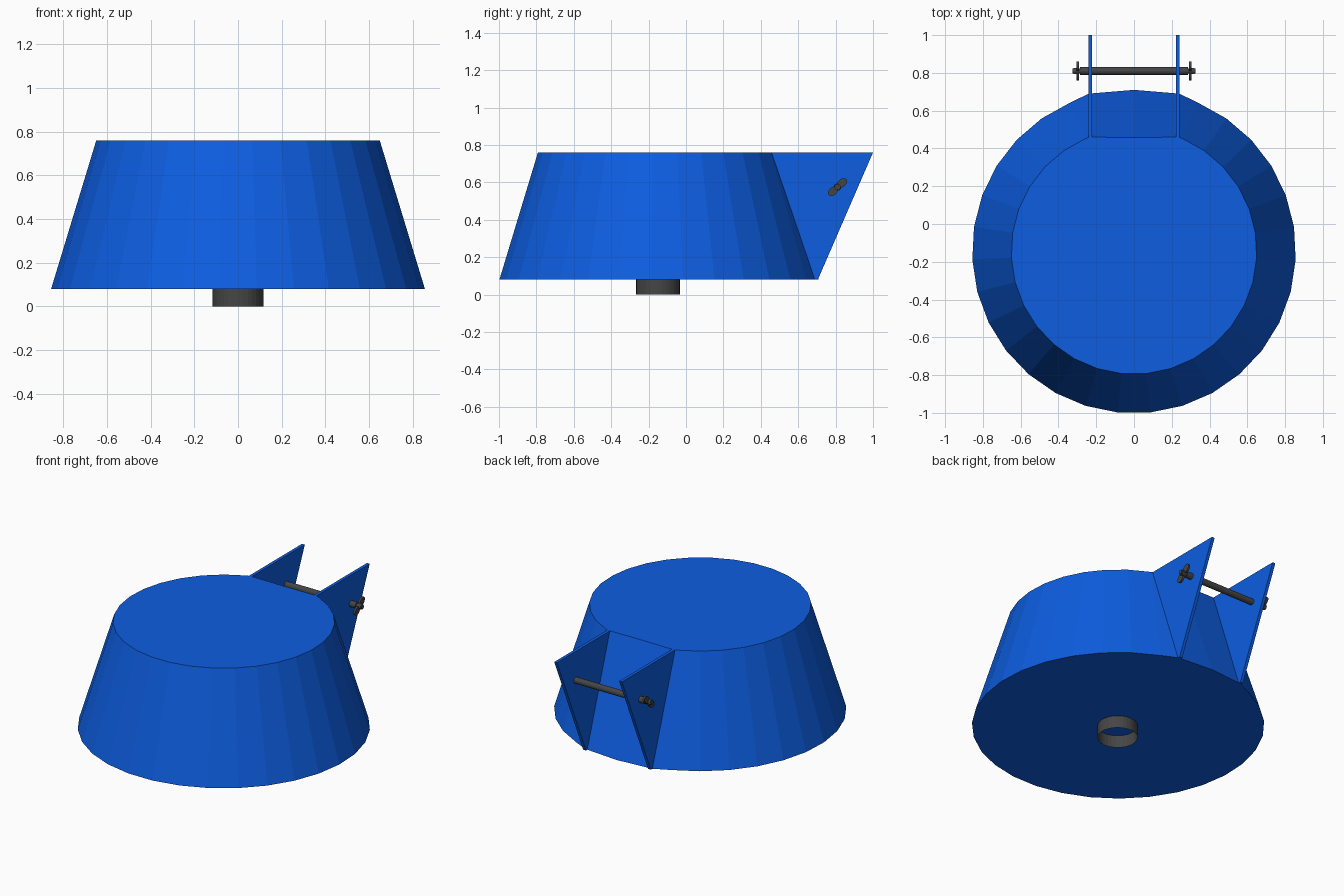
import bpy, bmesh, math
from mathutils import Matrix, Vector

if "Cube" in bpy.data.objects:
    bpy.data.objects.remove(bpy.data.objects["Cube"])


def material(name, rgb):
    m = bpy.data.materials.new(name)
    m.diffuse_color = (*rgb, 1)
    m.use_nodes = True
    m.node_tree.nodes["Principled BSDF"].inputs["Base Color"].default_value = m.diffuse_color
    return m


BLUE = material("blue_paint", (0.004, 0.11, 0.75))
DARK = material("dark_metal", (0.06, 0.06, 0.06))


def finish(name, bm, mat):
    bmesh.ops.recalc_face_normals(bm, faces=bm.faces)
    me = bpy.data.meshes.new(name)
    bm.to_mesh(me)
    bm.free()
    me.materials.append(mat)
    ob = bpy.data.objects.new(name, me)
    bpy.context.collection.objects.link(ob)
    return ob


def disc_x(bm, loc, radius, depth, sides=16, scale=(1, 1), tilt=0):
    """Cylinder lying along x, optionally squashed in y/z and tilted about x."""
    mat = (Matrix.Translation(loc) @ Matrix.Rotation(tilt, 4, 'X')
           @ Matrix.Diagonal((1, scale[0], scale[1], 1)) @ Matrix.Rotation(math.pi / 2, 4, 'Y'))
    bmesh.ops.create_cone(bm, cap_ends=True, segments=sides, radius1=radius,
                          radius2=radius, depth=depth, matrix=mat)


CY = -0.145
SIDES = 31


# Tapered body, with the ring adjusted at the back to meet the fins
def ring(bm, r, z, back_y, fin_x, fin_y):
    verts = []
    for i in range(SIDES):
        a = 2 * math.pi * i / SIDES
        x, y = r * math.sin(a), CY + r * math.cos(a)
        if i == 0:
            x, y = 0, back_y
        elif i in (1, SIDES - 1):
            x, y = math.copysign(fin_x, x), fin_y
        verts.append(bm.verts.new((x, y, z)))
    return verts


bm = bmesh.new()
low = ring(bm, 0.857, 0.08, 0.71, 0.24, 0.69)
top = ring(bm, 0.65, 0.76, 0.458, 0.235, 0.46)
bm.faces.new(low)
bm.faces.new(top)
for i in range(SIDES):
    j = (i + 1) % SIDES
    bm.faces.new((low[i], low[j], top[j], top[i]))
finish("tapered_body", bm, BLUE)

# Pair of triangular bracket fins
for side, label in ((-1, "left"), (1, "right")):
    bm = bmesh.new()
    x0 = side * 0.222
    f = bm.faces.new([bm.verts.new((x0, y, z)) for y, z in
                      ((0.45, 0.76), (1.0, 0.76), (0.705, 0.08), (0.685, 0.08))])
    ext = bmesh.ops.extrude_face_region(bm, geom=[f])
    bmesh.ops.translate(bm, vec=Vector((side * 0.02, 0, 0)),
                        verts=[v for v in ext["geom"] if isinstance(v, bmesh.types.BMVert)])
    finish(label + "_fin", bm, BLUE)

# Cross rod through the fins
PY, PZ = 0.81, 0.575
bm = bmesh.new()
disc_x(bm, (0, PY, PZ), 0.02, 0.57)
disc_x(bm, (0, PY, PZ), 0.013, 0.65)
finish("cross_rod", bm, DARK)

# Wing nuts on the rod ends
tilt = math.radians(42)
for side, label in ((-1, "left"), (1, "right")):
    bm = bmesh.new()
    disc_x(bm, (side * 0.305, PY, PZ), 0.017, 0.03)
    for s in (-1, 1):
        loc = (side * 0.299, PY + s * 0.033 * math.cos(tilt), PZ + s * 0.033 * math.sin(tilt))
        disc_x(bm, loc, 0.03, 0.013, scale=(1, 0.7), tilt=tilt)
    finish(label + "_wing_nut", bm, DARK)

# Open collar under the body
bm = bmesh.new()
bmesh.ops.create_cone(bm, cap_ends=False, segments=32, radius1=0.117, radius2=0.117,
                      depth=0.08, matrix=Matrix.Translation((0, -0.15, 0.04)))
finish("bottom_collar", bm, DARK)
